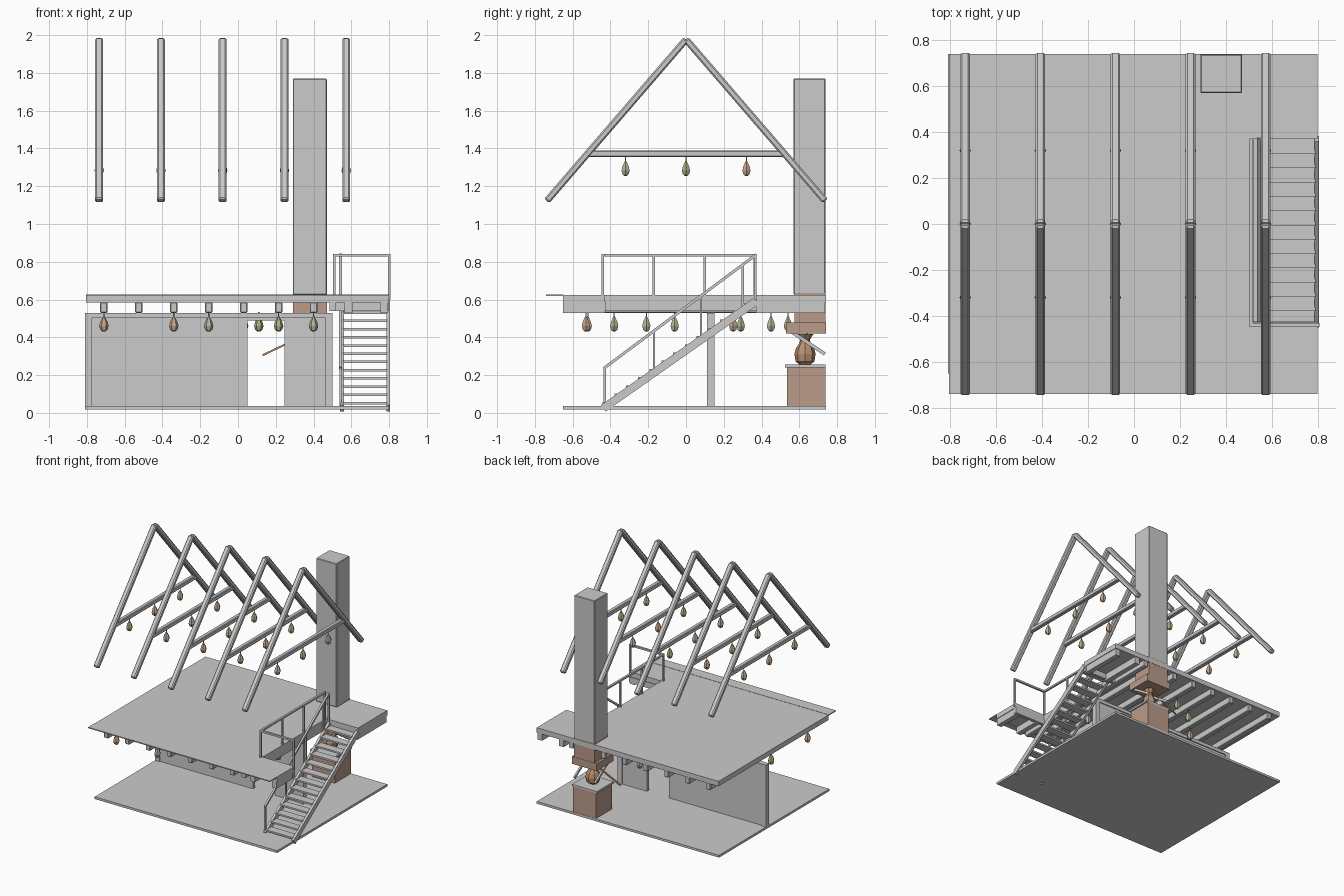
import bpy, bmesh, math
from mathutils import Vector

if "Cube" in bpy.data.objects:
    bpy.data.objects.remove(bpy.data.objects["Cube"])


def mat(name, c):
    m = bpy.data.materials.new(name)
    m.diffuse_color = (*c, 1)
    m.use_nodes = True
    m.node_tree.nodes["Principled BSDF"].inputs["Base Color"].default_value = m.diffuse_color
    return m


BRICK = mat("fired_clay", (0.50, 0.33, 0.25))
COPPER = mat("orange_clay", (0.52, 0.29, 0.16))
BULBS = [mat("bulb_olive", (0.42, 0.43, 0.24)), mat("bulb_tan", (0.55, 0.38, 0.27)),
         mat("bulb_green", (0.44, 0.47, 0.32))]


def finish(name, bm, m=None):
    bmesh.ops.recalc_face_normals(bm, faces=bm.faces)
    me = bpy.data.meshes.new(name)
    bm.to_mesh(me)
    bm.free()
    ob = bpy.data.objects.new(name, me)
    bpy.context.collection.objects.link(ob)
    if m:
        me.materials.append(m)
    return ob


def bevel(ob, w):
    b = ob.modifiers.new("bevel", "BEVEL")
    b.width, b.segments = w, 1
    return ob


def box(name, x, y, z, m=None, bev=0):
    """Box from (min, max) pairs."""
    bm = bmesh.new()
    bmesh.ops.create_cube(bm, size=1)
    for v in bm.verts:
        v.co = Vector([(a + b) / 2 + c * (b - a) for (a, b), c in zip((x, y, z), v.co)])
    ob = finish(name, bm, m)
    return bevel(ob, bev) if bev else ob


def beam(name, p, q, w, h, m=None, bev=0):
    """Rectangular bar between two points, width w sideways and h upward."""
    p, q = Vector(p), Vector(q)
    d = (q - p).normalized()
    side = d.cross(Vector((0, 0, 1)))
    side = side.normalized() if side.length > 1e-4 else Vector((1, 0, 0))
    up = side.cross(d)
    bm = bmesh.new()
    bmesh.ops.create_cube(bm, size=1)
    for v in bm.verts:
        v.co = (p + q) / 2 + side * v.co.x * w + d * v.co.y * (q - p).length + up * v.co.z * h
    ob = finish(name, bm, m)
    return bevel(ob, bev) if bev else ob


def lathe(name, profile, loc, n, m=None):
    """Faceted turned shape from (radius, height) points."""
    bm = bmesh.new()
    rings = [[bm.verts.new((loc[0] + r * math.cos(2 * math.pi * i / n),
                            loc[1] + r * math.sin(2 * math.pi * i / n), loc[2] + z))
              for i in range(n)] for r, z in profile]
    for a, b in zip(rings, rings[1:]):
        for i in range(n):
            bm.faces.new((a[i], a[(i + 1) % n], b[(i + 1) % n], b[i]))
    bm.faces.new(rings[0])
    bm.faces.new(rings[-1])
    return finish(name, bm, m)


def bulb(x, y, top, k):
    """Hanging vegetable on a short string."""
    lathe("hanging_bulb", [(.006, -.105), (.019, -.095), (.025, -.075), (.019, -.052),
                           (.008, -.032), (.003, -.022), (.003, 0)], (x, y, top), 6, BULBS[k % 3])


# Ground slab and upper floor around the stair opening
box("ground_floor", (-.81, .8), (-.65, .74), (.018, .036))
box("upper_floor", (-.805, .52), (-.65, .74), (.585, .625))
box("front_landing", (.52, .8), (-.65, -.43), (.585, .625))
box("back_landing", (.52, .8), (.37, .74), (.585, .625))
box("front_ledge", (-.805, .8), (-.74, -.648), (.619, .627))

# Joists, shortened beside the opening, with headers
for i in range(7):
    x = -.71 + .185 * i
    box("joist", (x - .02, x + .02), (-.65, .735), (.53, .586), bev=.005)
for x in (.585, .775):
    box("joist_front", (x - .02, x + .02), (-.65, -.43), (.53, .586))
    box("joist_back", (x - .02, x + .02), (.37, .735), (.53, .586))
box("opening_trimmer", (.485, .52), (-.65, .735), (.54, .586))
for y in (-.45, .37):
    box("opening_header", (.52, .8), (y, y + .025), (.54, .586))

# Partition wall with framed doorway
box("wall_left_panel", (-.78, .05), (.118, .142), (.036, .51))
box("wall_right_panel", (.245, .47), (.118, .142), (.036, .51))
box("door_head", (.05, .245), (.118, .142), (.49, .51))
box("wall_top_plate", (-.81, .5), (.11, .15), (.503, .53))
box("wall_post_left", (-.81, -.772), (.11, .15), (.036, .505))
box("wall_post_right", (.462, .5), (.11, .15), (.036, .505))

# Stove, hood and chimney
box("stove_base", (.28, .48), (.535, .738), (.036, .24), BRICK)
box("stove_top", (.27, .49), (.525, .738), (.24, .255))
lathe("stove_pot", [(.026, .0), (.05, .02), (.056, .06), (.048, .09), (.03, .115),
                    (.026, .135), (.045, .165)], (.38, .63, .253), 8, COPPER)
box("hood", (.27, .49), (.53, .74), (.42, .478), BRICK)
box("hood_neck", (.29, .47), (.575, .738), (.476, .635), BRICK)
box("chimney", (.29, .47), (.57, .738), (.626, 1.77), bev=.004)
for x in (.29, .47):
    beam("stove_arm", (x, .55, .435), (x, .735, .312), .014, .018)
beam("stove_handle", (.13, .64, .305), (.37, .64, .42), .01, .01, COPPER)

# Staircase
for x in (.55, .796):
    beam("stringer", (x, -.438, .024), (x, .372, .592), .02, .042)
N = 13
for i in range(N):
    t = (i + .5) / N
    y, z = -.44 + .81 * t, .03 + .565 * t
    box("tread", (.555, .79), (y - .033, y + .033), (z - .006, z + .007))


# Stair handrail and floor guard rail
def rail_z(y):
    return .24 + (y + .43) * .745


for y in (-.43, -.17, .08, .30):
    box("handrail_post", (.537, .549), (y - .006, y + .006), (rail_z(y) - .22, rail_z(y)))
beam("handrail", (.543, -.435, .236), (.543, .372, .838), .015, .015)
box("handrail_end_post", (.536, .55), (.36, .374), (.6, .838))
for y in (-.44, -.17, .1, .365):
    box("guard_post", (.503, .517), (y - .007, y + .007), (.62, .835))
box("guard_post_outer", (.793, .807), (-.447, -.433), (.6, .835))
box("guard_rail", (.502, .518), (-.447, .372), (.828, .842))
box("guard_rail_front", (.502, .807), (-.448, -.432), (.828, .842))

# Roof trusses with hanging bulbs
for i in range(5):
    x = -.735 + .327 * i
    for s in (-1, 1):
        beam("rafter", (x, 0, 1.977), (x, s * .737, 1.122), .042, .036, bev=.008)
    beam("collar_tie", (x, -.52, 1.373), (x, .52, 1.373), .034, .034, bev=.005)
    for j in range(3):
        bulb(x, -.32 + .32 * j, 1.358, 2 * i + j)

# Bulbs below the joists
for k, (x, y) in enumerate([(-.71, -.06), (-.34, -.53), (-.155, -.21), (.215, -.38), (-.71, -.52),
                            (.4, -.06), (.11, .29), (-.34, .25), (-.155, .45), (.03, .54)]):
    bulb(x, y, .535, k)
